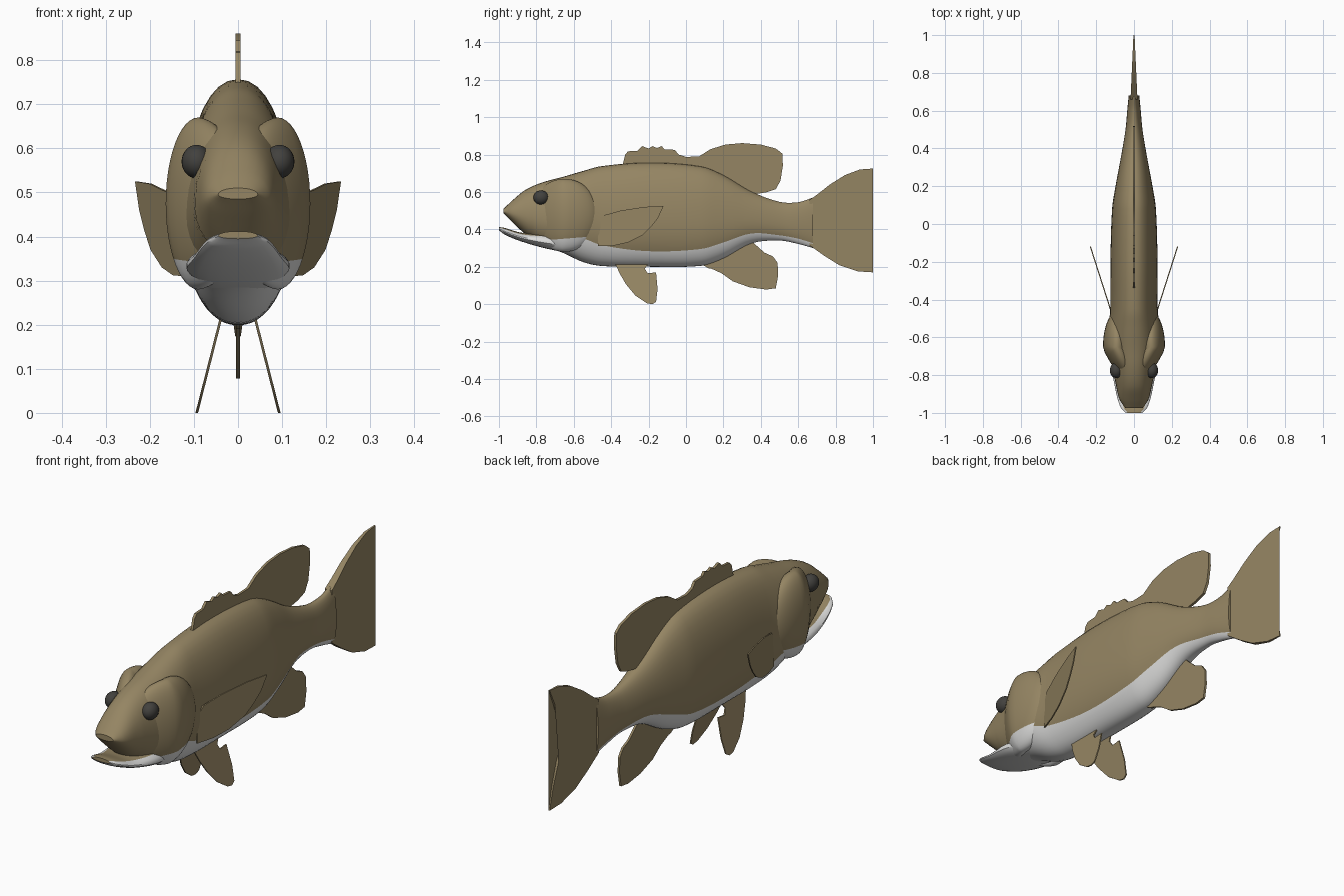
import bpy, bmesh, math
from mathutils import Vector

if "Cube" in bpy.data.objects:
    bpy.data.objects.remove(bpy.data.objects["Cube"])


def material(name, rgb):
    m = bpy.data.materials.new(name)
    m.diffuse_color = (*rgb, 1)
    m.use_nodes = True
    m.node_tree.nodes["Principled BSDF"].inputs["Base Color"].default_value = m.diffuse_color
    return m


TAN = material("olive_tan", (0.30, 0.235, 0.125))
WHITE = material("belly_white", (0.72, 0.72, 0.71))
DARK = material("eye_dark", (0.055, 0.053, 0.048))


def finish(bm, name, mats, angle=40):
    bmesh.ops.remove_doubles(bm, verts=bm.verts, dist=1e-5)
    bmesh.ops.recalc_face_normals(bm, faces=bm.faces)
    me = bpy.data.meshes.new(name)
    bm.to_mesh(me)
    bm.free()
    for m in mats:
        me.materials.append(m)
    ob = bpy.data.objects.new(name, me)
    bpy.context.collection.objects.link(ob)
    bpy.ops.object.select_all(action='DESELECT')
    ob.select_set(True)
    bpy.context.view_layer.objects.active = ob
    bpy.ops.object.shade_smooth_by_angle(angle=math.radians(angle))
    return ob


def spline(rows, steps):
    """Smooth curve through rows whose first entry is the y position."""
    def slope(i, k):
        a, b = rows[max(i - 1, 0)], rows[min(i + 1, len(rows) - 1)]
        return (b[k] - a[k]) / (b[0] - a[0])
    out = []
    for i in range(len(rows) - 1):
        a, b = rows[i], rows[i + 1]
        d = b[0] - a[0]
        for s in range(steps):
            t = s / steps
            row = [a[0] + d * t]
            for k in range(1, len(a)):
                row.append((2*t**3 - 3*t*t + 1) * a[k] + (t**3 - 2*t*t + t) * d * slope(i, k)
                           + (3*t*t - 2*t**3) * b[k] + (t**3 - t*t) * d * slope(i + 1, k))
            out.append(row)
    return out + [list(rows[-1])]


def loft(name, rows, steps=5, upper=14, lower=8):
    """Oval rings along y; rows are y, half width, bottom, top, colour line."""
    bm = bmesh.new()
    rings = []
    for y, w, bot, top, line in spline(rows, steps):
        zc = bot + 0.42 * (top - bot)
        h = (top - zc) if line > zc else (zc - bot)
        split = math.acos(max(-1, min(1, (line - zc) / h)))
        ts = [split * i / upper for i in range(upper + 1)]
        ts += [split + (math.pi - split) * i / lower for i in range(1, lower + 1)]
        half = []
        for t in ts:
            c = math.cos(t)
            half.append((w * max(0, math.sin(t)) ** 0.92, y,
                         zc + c * ((top - zc) if c > 0 else (zc - bot))))
        pts = half + [(-x, yy, z) for x, yy, z in reversed(half[1:-1])]
        rings.append([bm.verts.new(p) for p in pts])
    n = len(rings[0])
    for a, b in zip(rings, rings[1:]):
        for i in range(n):
            f = bm.faces.new((a[i], a[(i + 1) % n], b[(i + 1) % n], b[i]))
            f.material_index = int(upper <= i < n - upper)
    bm.faces.new(rings[0])
    bm.faces.new(rings[-1])
    return finish(bm, name, (TAN, WHITE))


def fin(name, outline, x_at=lambda y, z: 0.0, half=lambda y, z: 0.004):
    """Thin plate from a side outline of (y, z) points."""
    bm = bmesh.new()
    sides = [[bm.verts.new((x_at(y, z) + s * half(y, z), y, z)) for y, z in outline]
             for s in (-1, 1)]
    n = len(outline)
    for i in range(n):
        j = (i + 1) % n
        bm.faces.new((sides[0][i], sides[0][j], sides[1][j], sides[1][i]))
    caps = [bm.faces.new(s) for s in sides]
    bmesh.ops.triangulate(bm, faces=caps)
    return finish(bm, name, (TAN,), 30)


# Body with pale belly
loft("body", [
    (-0.975, 0.045, 0.485, 0.510, 0.30),
    (-0.93, 0.076, 0.440, 0.553, 0.33),
    (-0.86, 0.094, 0.375, 0.610, 0.36),
    (-0.77, 0.112, 0.315, 0.650, 0.36),
    (-0.66, 0.132, 0.275, 0.680, 0.355),
    (-0.55, 0.134, 0.225, 0.712, 0.350),
    (-0.45, 0.126, 0.204, 0.738, 0.315),
    (-0.20, 0.125, 0.200, 0.757, 0.283),
    (0.08, 0.116, 0.205, 0.737, 0.295),
    (0.20, 0.098, 0.245, 0.690, 0.330),
    (0.35, 0.070, 0.325, 0.602, 0.378),
    (0.50, 0.045, 0.340, 0.547, 0.368),
    (0.60, 0.036, 0.322, 0.545, 0.350),
    (0.68, 0.028, 0.300, 0.570, 0.325)])

# Open lower jaw with coloured lip
loft("lower_jaw", [
    (-1.0, 0.045, 0.395, 0.412, 0.409),
    (-0.97, 0.072, 0.372, 0.408, 0.401),
    (-0.88, 0.098, 0.335, 0.382, 0.374),
    (-0.75, 0.118, 0.298, 0.380, 0.362),
    (-0.62, 0.100, 0.272, 0.370, 0.355)], upper=6)

# Gill covers and eyes
for side, tag in ((1, "right"), (-1, "left")):
    bm = bmesh.new()
    bmesh.ops.create_uvsphere(bm, u_segments=40, v_segments=24, radius=1)
    for v in bm.verts:
        y = -0.65 + 0.185 * v.co.y
        x = 0.09 + 0.074 * v.co.x - 0.42 * max(0, -0.66 - y)
        v.co = Vector((side * x, y, 0.475 + 0.195 * v.co.z))
    bmesh.ops.bisect_plane(bm, geom=bm.verts[:] + bm.edges[:] + bm.faces[:],
                           plane_co=(0, -0.65, 0.35), plane_no=(0, -0.08, 1))
    for f in bm.faces:
        c = f.calc_center_median()
        f.material_index = int(c.z - 0.35 < 0.08 * (c.y + 0.65))
    finish(bm, tag + "_gill_cover", (TAN, WHITE))

    bm = bmesh.new()
    bmesh.ops.create_uvsphere(bm, u_segments=24, v_segments=16, radius=1)
    for v in bm.verts:
        v.co = Vector((side * (0.094 + 0.034 * v.co.x),
                       -0.775 + 0.041 * v.co.y, 0.57 + 0.038 * v.co.z))
    finish(bm, tag + "_eye", (DARK,))

    # Paired fins
    fin(tag + "_pectoral_fin",
        [(-0.47, 0.43), (-0.44, 0.475), (-0.35, 0.50), (-0.22, 0.52), (-0.12, 0.525),
         (-0.15, 0.46), (-0.185, 0.415), (-0.23, 0.37), (-0.31, 0.33), (-0.39, 0.312),
         (-0.47, 0.31)],
        lambda y, z: side * (0.122 + (y + 0.46) * 0.32), lambda y, z: 0.003)
    fin(tag + "_pelvic_fin",
        [(-0.38, 0.22), (-0.355, 0.165), (-0.32, 0.105), (-0.27, 0.045), (-0.21, 0.005),
         (-0.18, 0.0), (-0.16, 0.012), (-0.152, 0.08), (-0.16, 0.17), (-0.205, 0.165),
         (-0.22, 0.19), (-0.20, 0.22)],
        lambda y, z: side * (0.04 + (0.21 - z) * 0.255), lambda y, z: 0.003)

# Dorsal fin: spiny front and rounded rear lobe
fin("dorsal_fin",
    [(-0.34, 0.74), (-0.325, 0.80), (-0.31, 0.817), (-0.26, 0.82), (-0.235, 0.845),
     (-0.20, 0.832), (-0.18, 0.845), (-0.155, 0.835), (-0.13, 0.845), (-0.115, 0.828),
     (-0.06, 0.825), (-0.04, 0.80), (0.0, 0.787), (0.07, 0.79), (0.13, 0.828),
     (0.21, 0.853), (0.30, 0.861), (0.40, 0.853), (0.48, 0.832), (0.515, 0.805),
     (0.518, 0.74), (0.505, 0.66), (0.48, 0.615), (0.43, 0.598), (0.35, 0.585),
     (0.20, 0.66), (0.0, 0.72)],
    half=lambda y, z: 0.006)

# Anal fin
fin("anal_fin",
    [(0.07, 0.22), (0.12, 0.192), (0.155, 0.19), (0.19, 0.165), (0.25, 0.122),
     (0.34, 0.09), (0.43, 0.078), (0.48, 0.085), (0.492, 0.15), (0.49, 0.22),
     (0.465, 0.255), (0.42, 0.275), (0.375, 0.315), (0.34, 0.35), (0.20, 0.27)],
    half=lambda y, z: 0.005)

# Forked tail, thick at the root
fin("tail_fin",
    [(0.66, 0.557), (0.70, 0.585), (0.77, 0.64), (0.85, 0.69), (0.93, 0.72), (1.0, 0.725),
     (0.965, 0.65), (0.93, 0.56), (0.90, 0.45), (0.94, 0.37), (0.975, 0.27), (1.0, 0.17),
     (0.92, 0.175), (0.82, 0.208), (0.74, 0.258), (0.66, 0.315)],
    half=lambda y, z: 0.003 + 0.045 * (1.0 - y))
